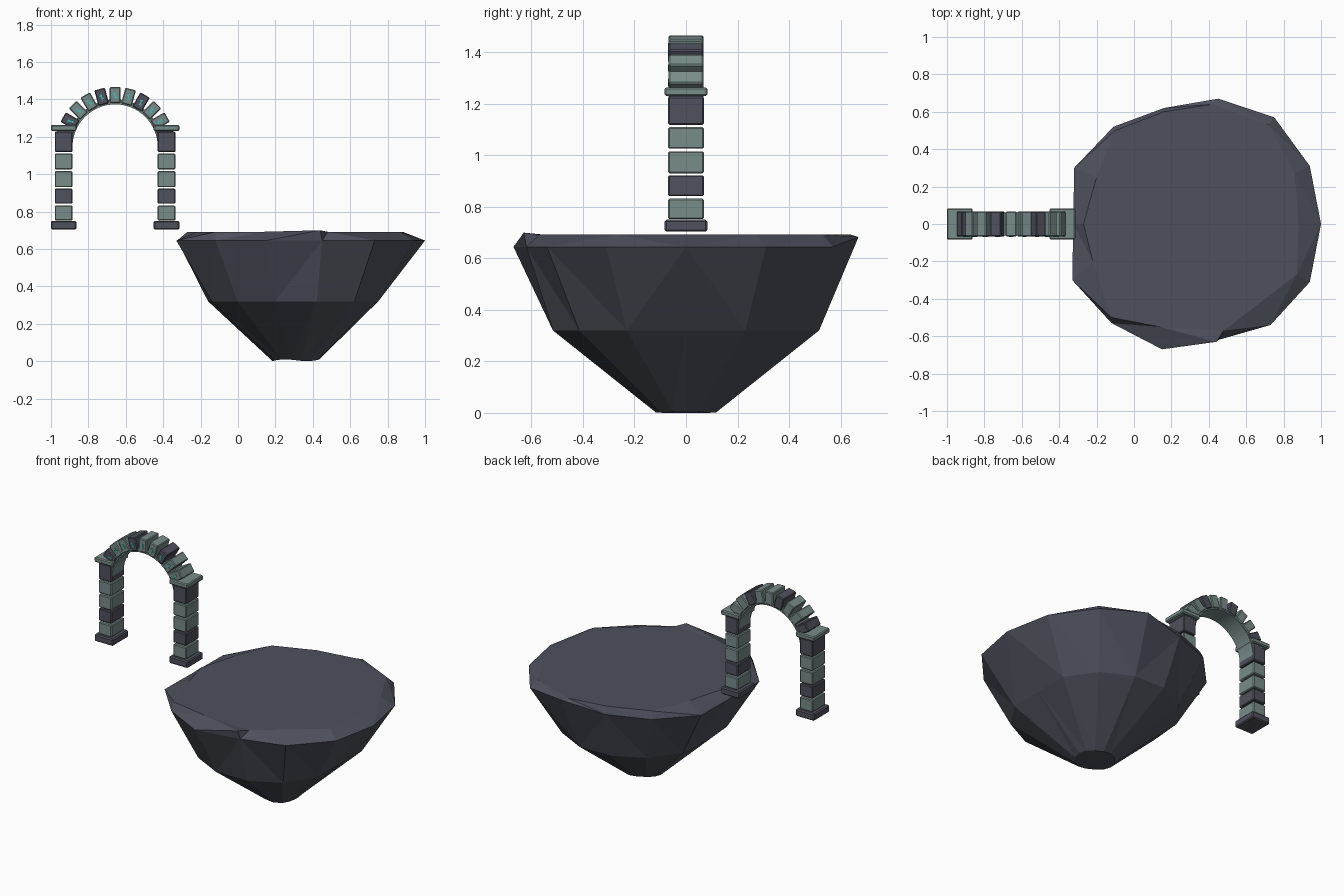
import bpy, bmesh
from math import sin, cos, pi, radians
from mathutils import Matrix, Vector

if "Cube" in bpy.data.objects:
    bpy.data.objects.remove(bpy.data.objects["Cube"])


def material(name, color):
    m = bpy.data.materials.new(name)
    m.use_nodes = True
    m.diffuse_color = (*color, 1)
    bsdf = m.node_tree.nodes["Principled BSDF"]
    bsdf.inputs["Base Color"].default_value = (*color, 1)
    bsdf.inputs["Roughness"].default_value = 0.9
    return m


rock = material("slate rock", (0.075, 0.082, 0.107))
dark = material("dark stone", (0.078, 0.082, 0.11))
light = material("pale green stone", (0.19, 0.265, 0.255))
glow = material("teal rune", (0.06, 0.55, 0.48))


def finish(name, bm, mat):
    bmesh.ops.recalc_face_normals(bm, faces=bm.faces)
    mesh = bpy.data.meshes.new(name)
    bm.to_mesh(mesh)
    bm.free()
    mesh.materials.append(mat)
    obj = bpy.data.objects.new(name, mesh)
    bpy.context.collection.objects.link(obj)
    return obj


def block(name, center, size, mat, turn=0.0, bevel=0.005):
    """Box with softened edges, turned about the depth axis."""
    bm = bmesh.new()
    bmesh.ops.create_cube(bm, size=1, matrix=Matrix.Diagonal((*size, 1)))
    if bevel:
        bmesh.ops.bevel(bm, geom=bm.edges[:], offset=bevel, segments=1, affect='EDGES')
    place = Matrix.Translation(center) @ Matrix.Rotation(turn, 4, 'Y')
    bmesh.ops.transform(bm, matrix=place, verts=bm.verts)
    return finish(name, bm, mat)


# Floating rock: stacked rings from the flat top down to a blunt tip
N = 14
MID_X = 0.31
top_ring = [(.88, 0), (.86, .27), (.72, .53), (.42, .64), (.16, .6), (-.1, .5), (-.2, .25),
            (-.27, 0), (-.22, -.2), (-.12, -.5), (.14, -.55), (.44, -.63), (.48, -.57), (.87, -.27)]
rim_ring = [(1, 0), (.94, .31), (.75, .57), (.45, .67), (.16, .62), (-.11, .52), (-.32, .3),
            (-.325, 0), (-.33, -.3), (-.12, -.53), (.15, -.67), (.45, -.62), (.73, -.54), (.94, -.31)]
angles = [2 * pi * i / N for i in range(N)]
top_pts = [(x, y, 0.7 if i == 11 else 0.692) for i, (x, y) in enumerate(top_ring)]
rim_pts = [(x, y, 0.683 if i == 3 else 0.645) for i, (x, y) in enumerate(rim_ring)]
mid_pts = [(min(.75, max(-.16, MID_X + .5 * cos(a))), .53 * sin(a), .32) for a in angles]
tip_pts = [(MID_X + .125 * cos(a), .12 * sin(a), .005 + .005 * cos(3 * a)) for a in angles]

bm = bmesh.new()
rings = [[bm.verts.new(p) for p in ring] for ring in (top_pts, rim_pts, mid_pts, tip_pts)]
for upper, lower in zip(rings, rings[1:]):
    for i in range(N):
        j = (i + 1) % N
        bm.faces.new((upper[i], lower[i], lower[j], upper[j]))
bm.faces.new(rings[0])
bm.faces.new(rings[-1][::-1])
bmesh.ops.triangulate(bm, faces=bm.faces[:])
finish("floating_rock", bm, rock)

# Pillars: base, five stacked blocks and a capital on each side
ARCH_X = -0.657
courses = [(.752, .832, light), (.842, .922, dark), (.93, 1.016, light),
           (1.026, 1.11, light), (1.118, 1.228, dark)]
for side, s in (("right", -1), ("left", 1)):
    px = ARCH_X + s * 0.275
    block(f"{side}_pillar_base", (px, 0, .727), (.137, .166, .047), dark, bevel=.007)
    for k, (z0, z1, mat) in enumerate(courses):
        block(f"{side}_pillar_block_{k + 1}", (px, 0, (z0 + z1) / 2), (.095, .138, z1 - z0), mat)
    block(f"{side}_capital", (px, 0, 1.247), (.137, .168, .032), light, bevel=.006)

# Thin continuous ring lining the underside of the arch
ARCH_Z = 1.145
STEPS = 32
bm = bmesh.new()
sections = []
for i in range(STEPS + 1):
    a = pi * i / STEPS
    sections.append([bm.verts.new((ARCH_X + r * cos(a), y, ARCH_Z + r * sin(a)))
                     for r, y in ((.228, -.062), (.255, -.062), (.255, .062), (.228, .062))])
for p, q in zip(sections, sections[1:]):
    for k in range(4):
        n = (k + 1) % 4
        bm.faces.new((p[k], p[n], q[n], q[k]))
bm.faces.new(sections[0])
bm.faces.new(sections[-1])
lining = finish("arch_lining", bm, light)

# Arch stones fanned around the ring, each visible one with a rune on its front
for i in range(11):
    a = radians(165 - 15 * i)
    out = Vector((cos(a), 0, sin(a)))
    along = Vector((sin(a), 0, -cos(a)))
    hub = Vector((ARCH_X, 0, ARCH_Z))
    turn = pi / 2 - a
    block(f"arch_stone_{i + 1}", hub + out * .278, (.058, .134, .086),
          dark if i % 3 == 1 else light, turn)
    if 0 < i < 10:
        face = hub + out * .275 + Vector((0, -.068, 0))
        lean = .5 if i % 2 else -.5
        block(f"rune_stem_{i}", face, (.006, .004, .032), glow, turn, 0)
        for k, v in enumerate((-.009, .009)):
            block(f"rune_stroke_{i}_{k + 1}", face + out * v + along * .004 * (1 - 2 * k),
                  (.016, .004, .005), glow, turn + lean, 0)

# Smooth the curved lining while keeping its edges crisp
bpy.ops.object.select_all(action='DESELECT')
lining.select_set(True)
bpy.context.view_layer.objects.active = lining
bpy.ops.object.shade_smooth_by_angle(angle=radians(30))
